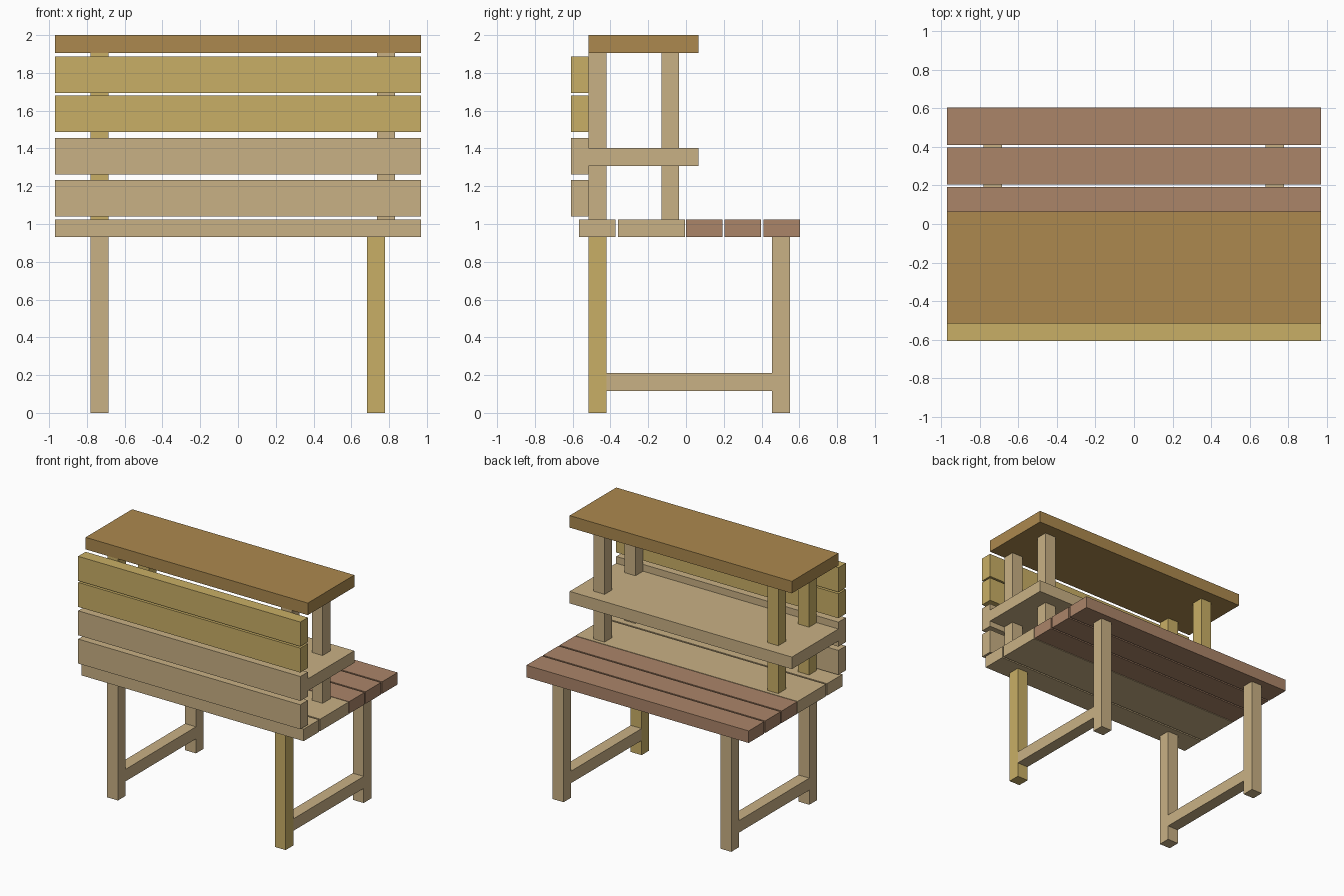
import bpy

cube = bpy.data.objects.get("Cube")
if cube:
    bpy.data.objects.remove(cube, do_unlink=True)


def linear(c):
    c /= 255
    return c / 12.92 if c <= 0.04045 else ((c + 0.055) / 1.055) ** 2.4


def material(name, rgb):
    colour = [linear(c) for c in rgb] + [1.0]
    mat = bpy.data.materials.new(name)
    mat.use_nodes = True
    mat.diffuse_color = colour
    mat.node_tree.nodes["Principled BSDF"].inputs["Base Color"].default_value = colour
    return mat


tan = material("tan wood", (201, 177, 133))
gold = material("golden wood", (201, 175, 102))
dark = material("dark oak", (172, 137, 78))
brown = material("reddish brown wood", (171, 133, 105))


def board(name, x, y, z, mat):
    """Box spanning the (low, high) pair on each axis."""
    spans = (x, y, z)
    bpy.ops.mesh.primitive_cube_add(size=1, location=[(a + b) / 2 for a, b in spans])
    obj = bpy.context.object
    obj.name = name
    obj.scale = [b - a for a, b in spans]
    bpy.ops.object.transform_apply(location=False, rotation=False, scale=True)
    obj.data.materials.append(mat)
    return obj


FULL = (-0.97, 0.97)
T = 0.095  # timber thickness
COUNTER_LOW, COUNTER_TOP, ROOF_LOW = 0.93, 1.025, 1.905

# Roof and middle shelf
board("roof_board", FULL, (-0.515, 0.065), (ROOF_LOW, 2.0), dark)
board("middle_shelf", FULL, (-0.515, 0.065), (1.307, 1.402), tan)

# Front slats, bottom to top
for i, (low, mat) in enumerate([(1.04, tan), (1.263, tan), (1.487, gold), (1.693, gold)]):
    board(f"front_slat_{i + 1}", FULL, (-0.608, -0.515), (low, low + 0.193), mat)

# Counter planks, front to back
planks = [(-0.566, -0.373, tan), (-0.36, -0.006, tan), (0.0, 0.192, brown),
          (0.205, 0.398, brown), (0.411, 0.604, brown)]
for i, (y0, y1, mat) in enumerate(planks):
    board(f"counter_plank_{i + 1}", FULL, (y0, y1), (COUNTER_LOW, COUNTER_TOP), mat)

# Legs, side stretchers and upper posts for each side
for side, leg_x, post_x, leg_mat, post_mat in [
        ("left", 0.683, 0.736, gold, tan), ("right", -0.781, -0.781, tan, gold)]:
    leg = (leg_x, leg_x + T)
    post = (post_x, post_x + T)
    board(f"front_leg_{side}", leg, (-0.517, -0.422), (0, COUNTER_LOW), leg_mat)
    board(f"back_leg_{side}", leg, (0.456, 0.551), (0, COUNTER_LOW), tan)
    board(f"stretcher_{side}", leg, (-0.422, 0.456), (0.115, 0.21), tan)
    for end, y in (("front", -0.515), ("back", -0.131)):
        board(f"{end}_post_{side}", post, (y, y + T), (COUNTER_TOP, ROOF_LOW), post_mat)
